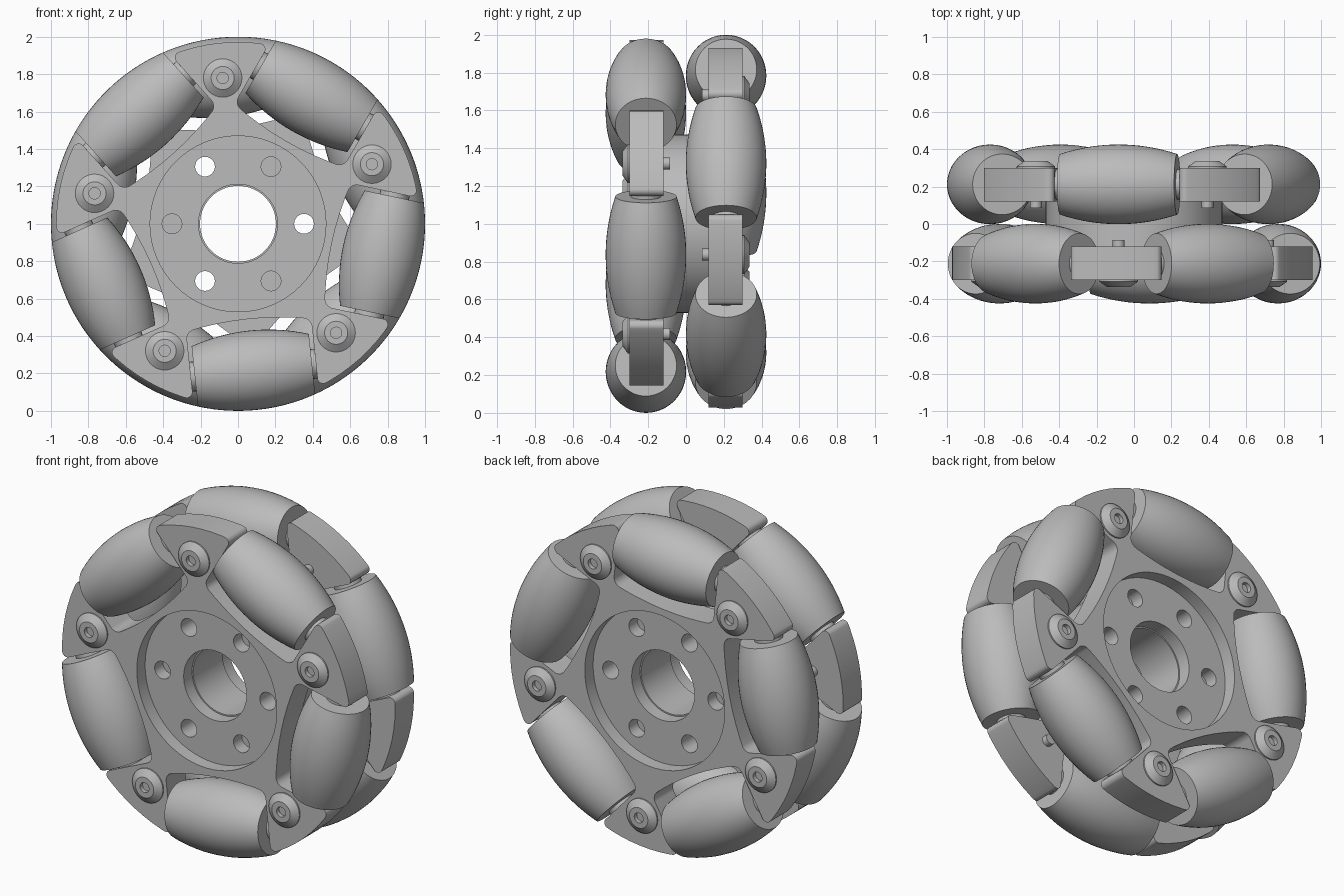
import bpy, bmesh
from math import sin, cos, tan, asin, sqrt, pi, radians
from mathutils import Vector, Matrix

old = bpy.data.objects.get("Cube")
if old:
    bpy.data.objects.remove(old, do_unlink=True)

grey = bpy.data.materials.new("plain_grey")
grey.use_nodes = True
grey.diffuse_color = (0.5, 0.5, 0.5, 1)
grey.node_tree.nodes["Principled BSDF"].inputs["Base Color"].default_value = (0.5, 0.5, 0.5, 1)

CENTRE = Vector((0, 0, 1))
ROLLER_R, ROLLER_Y, HALF_LEN = 0.787, 0.212, 0.315
POCKET_HALF, POCKET_FLOOR, ARM_R = 0.336, 0.512, 0.972
PLATE_IN, PLATE_OUT, FLOOR_Y, DRUM_Y = 0.12, 0.30, 0.22, 0.14


def polar(angle, r, t=0.0):
    """Point at radius r along an angle, shifted t sideways."""
    return Vector((r * cos(angle) - t * sin(angle), 0, r * sin(angle) + t * cos(angle)))


def finish(bm, name, sharp=30):
    """Turn a bmesh into a grey object, smooth except at sharp edges."""
    bmesh.ops.remove_doubles(bm, verts=bm.verts, dist=1e-5)
    bmesh.ops.recalc_face_normals(bm, faces=bm.faces)
    mesh = bpy.data.meshes.new(name)
    bm.to_mesh(mesh)
    bm.free()
    mesh.materials.append(grey)
    mesh.shade_smooth()
    mesh.set_sharp_from_angle(angle=radians(sharp))
    bpy.context.collection.objects.link(bpy.data.objects.new(name, mesh))


def lathe(name, profile, centre, axis, steps=48, sharp=30):
    """Spin a profile of (radius, height) around an axis."""
    bm = bmesh.new()
    verts = [bm.verts.new((r, 0, h)) for r, h in profile]
    edges = [bm.edges.new(pair) for pair in zip(verts, verts[1:])]
    bmesh.ops.spin(bm, geom=verts + edges, cent=(0, 0, 0), axis=(0, 0, 1),
                   angle=2 * pi, steps=steps)
    turn = Vector(axis).to_track_quat('Z', 'Y').to_matrix().to_4x4()
    bm.transform(Matrix.Translation(centre) @ turn)
    finish(bm, name, sharp)


def slab(name, outlines, y0, y1):
    """Extrude an outline with holes along y, using a filled curve."""
    curve = bpy.data.curves.new(name, 'CURVE')
    curve.dimensions, curve.fill_mode = '2D', 'BOTH'
    curve.extrude = (y1 - y0) / 2
    for points in outlines:
        spline = curve.splines.new('POLY')
        spline.points.add(len(points) - 1)
        for target, p in zip(spline.points, points):
            target.co = (p.x, p.z, 0, 1)
        spline.use_cyclic_u = True
    helper = bpy.data.objects.new(name + "_outline", curve)
    bpy.context.collection.objects.link(helper)
    graph = bpy.context.evaluated_depsgraph_get()
    filled = bpy.data.meshes.new_from_object(helper.evaluated_get(graph))
    bm = bmesh.new()
    bm.from_mesh(filled)
    bpy.data.objects.remove(helper, do_unlink=True)
    bpy.data.meshes.remove(filled)
    shift = Matrix.Translation(CENTRE + Vector((0, (y0 + y1) / 2, 0)))
    bm.transform(shift @ Matrix.Rotation(pi / 2, 4, 'X'))
    finish(bm, name)


def circle(r, steps=64, centre=Vector()):
    return [centre + polar(2 * pi * s / steps, r) for s in range(steps)]


def fillet(corners, steps=6):
    """Round each (point, radius) corner of a closed outline."""
    out = []
    for i, (p, r) in enumerate(corners):
        if r == 0:
            out.append(p)
            continue
        a = (corners[i - 1][0] - p).normalized()
        b = (corners[(i + 1) % len(corners)][0] - p).normalized()
        half = a.angle(b) / 2
        mid = p + (a + b).normalized() * (r / sin(half))
        start = p + a * (r / tan(half)) - mid
        end = p + b * (r / tan(half)) - mid
        out += [mid + start.lerp(end, s / steps).normalized() * r for s in range(steps + 1)]
    return out


def star(first):
    """Five-armed outline with a bowed roller pocket between the arms."""
    corners = []
    spread = asin(POCKET_HALF / ARM_R)
    width = radians(72) - 2 * spread
    for k in range(5):
        a = first + k * radians(72)
        for s in range(-4, 5):
            t = POCKET_HALF * s / 4
            corners.append((polar(a, POCKET_FLOOR + 0.3 * t * t, t), 0.05 if abs(s) == 4 else 0))
        for s in range(9):
            corners.append((polar(a + spread + width * s / 8, ARM_R), 0.03 if s in (0, 8) else 0))
    return fillet(corners)


# Drum in the middle; every second bolt hole goes right through
bolt_holes = [circle(0.053, 24, polar(radians(60 * k), 0.353)) for k in range(6)]
slab("drum", [circle(0.472), circle(0.203)] + bolt_holes[::2], -DRUM_Y, DRUM_Y)

# Barrel profile follows the round rim of the wheel
stations = [HALF_LEN * (s / 8 - 1) for s in range(17)]
barrel = [(sqrt(1 - t * t) - ROLLER_R, t) for t in stations]
barrel = [(0, -HALF_LEN)] + barrel + [(0, HALF_LEN)]
axle = [(0, -0.345), (0.08, -0.345), (0.08, 0.345), (0, 0.345)]

# Conical screw head with a socket, and a shank that pokes through the plate
screw = [(0, 0.085), (0.032, 0.085), (0.032, 0.29), (0.103, 0.29), (0.103, 0.308),
         (0.062, 0.337), (0.03, 0.337), (0.03, 0.312), (0, 0.312)]

# Two rows, the rear one turned by half a step
for side, row, first in ((-1, "front", radians(60)), (1, "rear", radians(24))):
    outline = star(first)
    slab(f"{row}_plate", [outline, circle(0.211)] + bolt_holes,
         *sorted((side * PLATE_IN, side * FLOOR_Y)))
    slab(f"{row}_plate_rim", [outline, circle(0.47)],
         *sorted((side * FLOOR_Y, side * PLATE_OUT)))
    for k in range(5):
        a = first + k * radians(72)
        spot = CENTRE + polar(a, ROLLER_R) + Vector((0, side * ROLLER_Y, 0))
        along = polar(a, 0, 1)
        lathe(f"{row}_roller_{k}", barrel, spot, along)
        lathe(f"{row}_axle_{k}", axle, spot, along, 24)
        lathe(f"{row}_screw_{k}", screw, CENTRE + polar(a + radians(36), 0.784),
              (0, side, 0), 32, 20)
